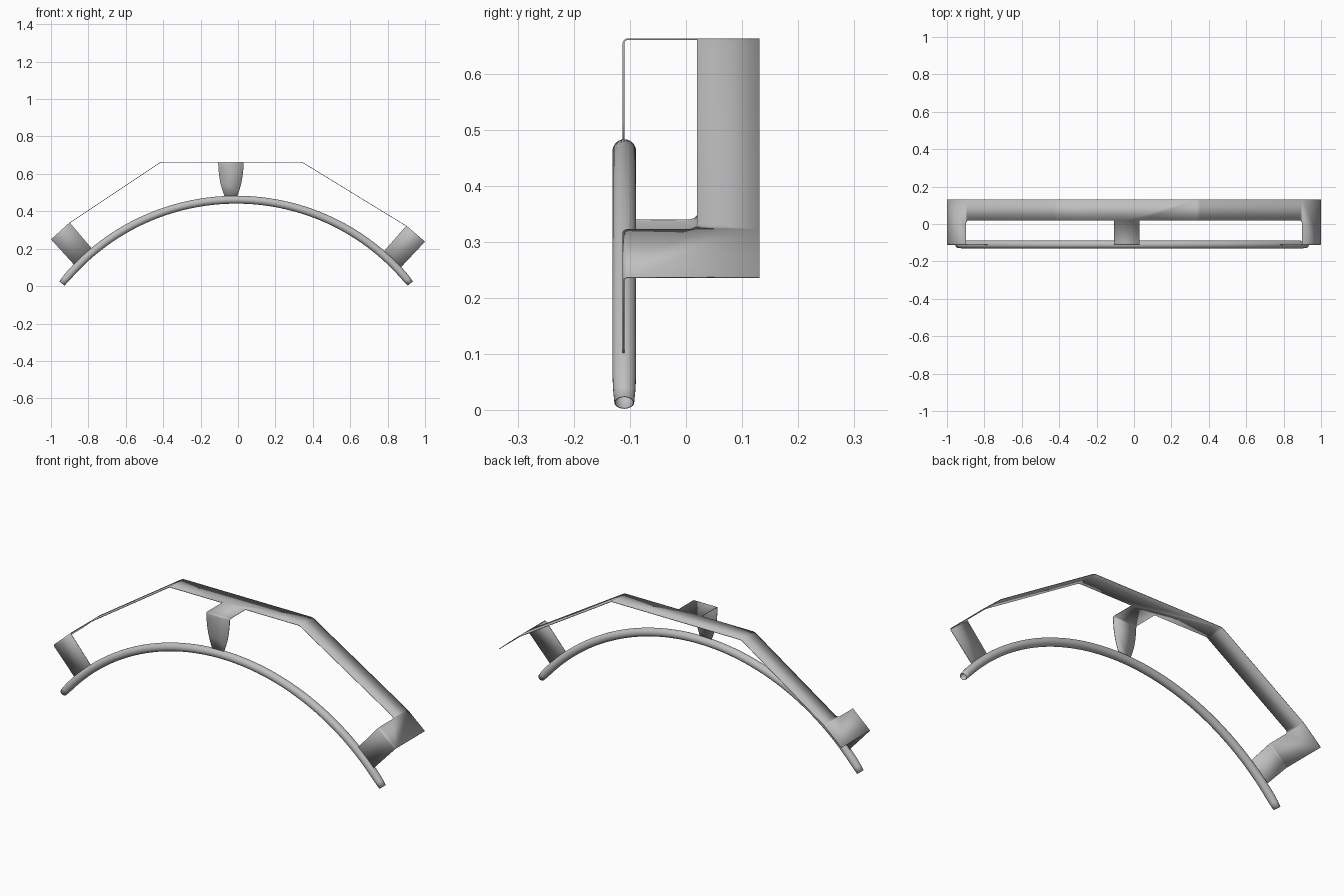
import bpy, bmesh, math
from mathutils import Vector

if "Cube" in bpy.data.objects:
    bpy.data.objects.remove(bpy.data.objects["Cube"])

metal = bpy.data.materials.new("light grey metal")
metal.diffuse_color = (0.52, 0.52, 0.53, 1)
metal.use_nodes = True
metal.node_tree.nodes["Principled BSDF"].inputs["Base Color"].default_value = metal.diffuse_color

Y_TAB, Y_IN, Y_BACK = -0.113, 0.02, 0.131
THICK = 0.003


def finish(name, bm, thickness):
    mesh = bpy.data.meshes.new(name)
    bm.to_mesh(mesh)
    bm.free()
    ob = bpy.data.objects.new(name, mesh)
    bpy.context.collection.objects.link(ob)
    mesh.materials.append(metal)
    mod = ob.modifiers.new("sheet thickness", 'SOLIDIFY')
    mod.thickness = thickness
    mod.offset = -1
    bpy.ops.object.select_all(action='DESELECT')
    ob.select_set(True)
    bpy.context.view_layer.objects.active = ob
    bpy.ops.object.shade_smooth_by_angle(angle=math.radians(35))
    return ob


# Folded sheet bracket: strap segments, three forward arms, three hanging tabs
bm = bmesh.new()


def face(points):
    bm.faces.new([bm.verts.new(p) for p in points])


def at(p, y):
    return (p[0], y, p[1])


def fillet(corner, toward, r=0.018, n=5):
    # rounded inner corner from the end arm edge to the strap edge
    c, d = Vector(corner), (Vector(toward) - Vector(corner)).normalized()
    pts = []
    for i in range(n + 1):
        a = math.pi / 2 * i / n
        q = c + d * r * (1 - math.cos(a))
        pts.append((q.x, Y_IN - r + r * math.sin(a), q.y))
    return pts


ends = {-1: [(-1.0, 0.25), (-0.9, 0.34), (-0.415, 0.663)],
        1: [(1.0, 0.238), (0.9, 0.323), (0.345, 0.663)]}
tips = {-1: [(-0.868, 0.105), (-0.775, 0.193)],
        1: [(0.863, 0.092), (0.77, 0.175)]}

for s in (-1, 1):
    tip, shoulder, bend = ends[s]
    order = 1 if s < 0 else -1
    arm = [at(tip, Y_TAB), at(shoulder, Y_TAB), at(shoulder, Y_IN - 0.018),
           at(shoulder, Y_BACK), at(tip, Y_BACK)]
    face(arm[::order])
    slope = fillet(shoulder, bend) + [at(bend, Y_IN), at(bend, Y_BACK), at(shoulder, Y_BACK)]
    face(slope[::order])
    tab = [at(tips[s][0], Y_TAB), at(tips[s][1], Y_TAB), at(shoulder, Y_TAB), at(tip, Y_TAB)]
    face(tab[::order])

# Flat top with middle arm, and its curved tapering tab
l, r = ends[-1][2], ends[1][2]
x0, x1, zt = -0.106, 0.03, 0.663
face([at(l, Y_IN), (x0, Y_IN, zt), (x0, Y_TAB, zt), (x1, Y_TAB, zt),
      (x1, Y_IN, zt), at(r, Y_IN), at(r, Y_BACK), at(l, Y_BACK)])
mid = (x0 + x1) / 2
side = [(0.068, zt), (0.067, 0.63), (0.063, 0.59), (0.056, 0.55), (0.046, 0.515), (0.032, 0.475)]
face([(mid - w, Y_TAB, z) for w, z in side] + [(mid + w, Y_TAB, z) for w, z in side[::-1]])

bmesh.ops.remove_doubles(bm, verts=bm.verts, dist=0.0005)
folds = []
for e in bm.edges:
    if len(e.link_faces) == 2:
        if all(abs(v.co.y - Y_TAB) < 1e-4 for v in e.verts):
            folds.append(e)
        elif all(abs(v.co.z - zt) < 1e-4 for v in e.verts):
            folds.append(e)
bmesh.ops.bevel(bm, geom=folds, offset=0.009, segments=3, profile=0.5, affect='EDGES')
finish("folded_bracket", bm, THICK)

# Hollow arched tube, slightly narrowed at both open ends
bm = bmesh.new()
R, CX, CZ, TY, RAD, HALF = 1.192, -0.01, 0.462 - 1.192, -0.11, 0.021, math.radians(51.4)
STEPS, SIDES = 72, 24
rings = []
for i in range(STEPS + 1):
    t = -HALF + 2 * HALF * i / STEPS
    rad = RAD * (0.84, 0.95, 1)[min(i, STEPS - i, 2)]
    ring = []
    for k in range(SIDES):
        a = 2 * math.pi * k / SIDES
        d = R + rad * math.cos(a)
        ring.append(bm.verts.new((CX + d * math.sin(t), TY + rad * math.sin(a), CZ + d * math.cos(t))))
    rings.append(ring)
for p, q in zip(rings, rings[1:]):
    for k in range(SIDES):
        j = (k + 1) % SIDES
        bm.faces.new((p[k], p[j], q[j], q[k]))
bmesh.ops.recalc_face_normals(bm, faces=bm.faces)
# make sure the normals point out of the tube
bm.normal_update()
f = max(bm.faces, key=lambda g: g.calc_center_median().z)
if f.normal.z < 0:
    bmesh.ops.reverse_faces(bm, faces=bm.faces)
finish("arched_tube", bm, 0.002)
